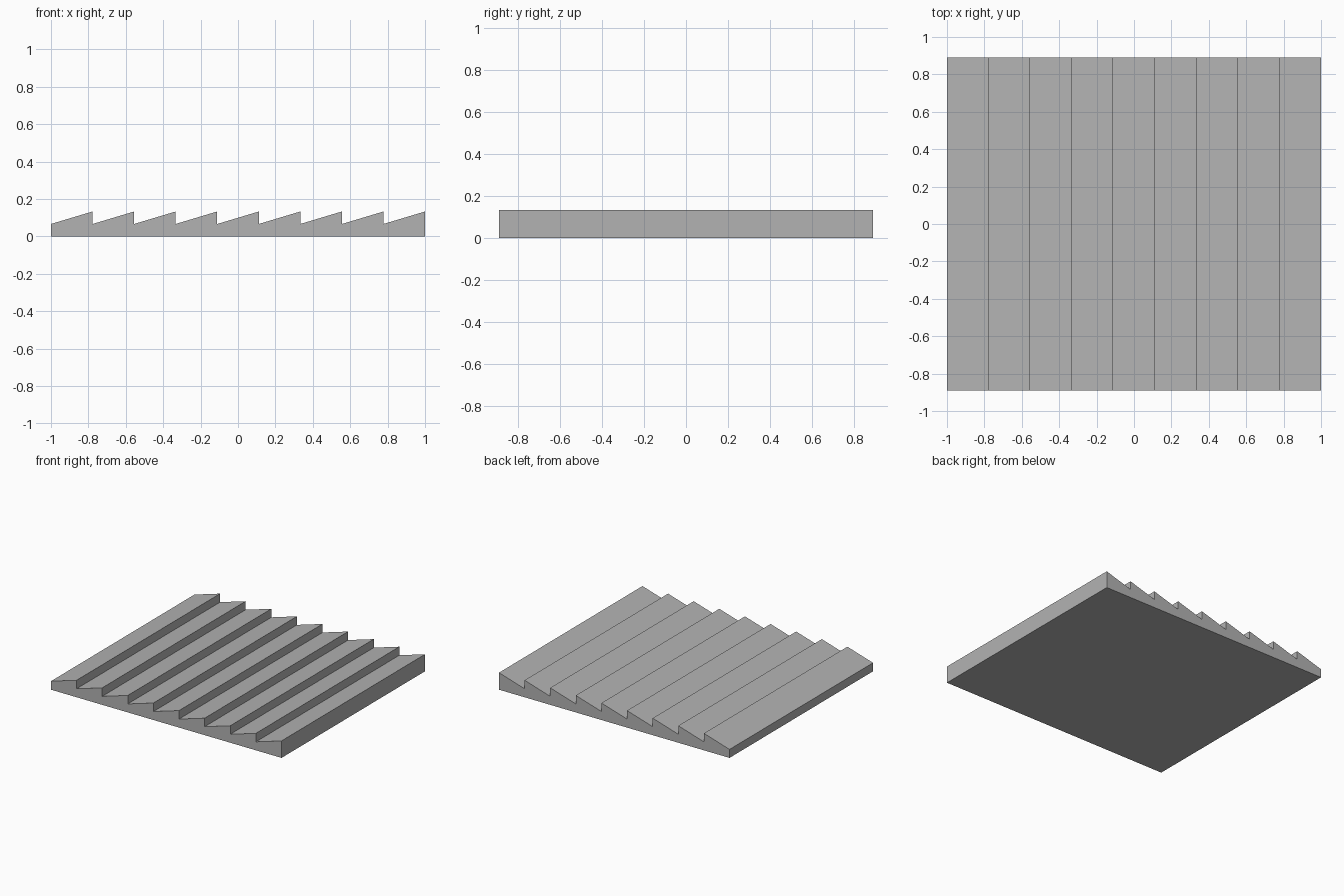
import bpy
import bmesh
from mathutils import Vector

cube = bpy.data.objects.get("Cube")
if cube:
    bpy.data.objects.remove(cube, do_unlink=True)

TEETH = 9
PITCH = 2 / TEETH
HALF_DEPTH = PITCH * 4
LOW, HIGH = PITCH * 0.3, PITCH * 0.6


def make_material(name, rgb):
    mat = bpy.data.materials.new(name)
    mat.use_nodes = True
    mat.diffuse_color = (*rgb, 1)
    mat.node_tree.nodes["Principled BSDF"].inputs["Base Color"].default_value = (*rgb, 1)
    return mat


# Sawtooth profile: flat base, then ramps rising towards +x with upright drops
profile = [(1, 0), (-1, 0)]
for i in range(TEETH):
    x = -1 + i * PITCH
    profile += [(x, LOW), (x + PITCH, HIGH)]

# Ridged panel: the profile drawn at the front and extruded to the back
bm = bmesh.new()
front = bm.faces.new([bm.verts.new((x, -HALF_DEPTH, z)) for x, z in profile])
result = bmesh.ops.extrude_face_region(bm, geom=[front], use_keep_orig=True)
back_verts = [v for v in result["geom"] if isinstance(v, bmesh.types.BMVert)]
bmesh.ops.translate(bm, verts=back_verts, vec=Vector((0, 2 * HALF_DEPTH, 0)))
bmesh.ops.recalc_face_normals(bm, faces=bm.faces)

mesh = bpy.data.meshes.new("ridged_panel")
bm.to_mesh(mesh)
bm.free()
mesh.materials.append(make_material("plain grey", (0.45, 0.45, 0.45)))
panel = bpy.data.objects.new("ridged_panel", mesh)
bpy.context.collection.objects.link(panel)
